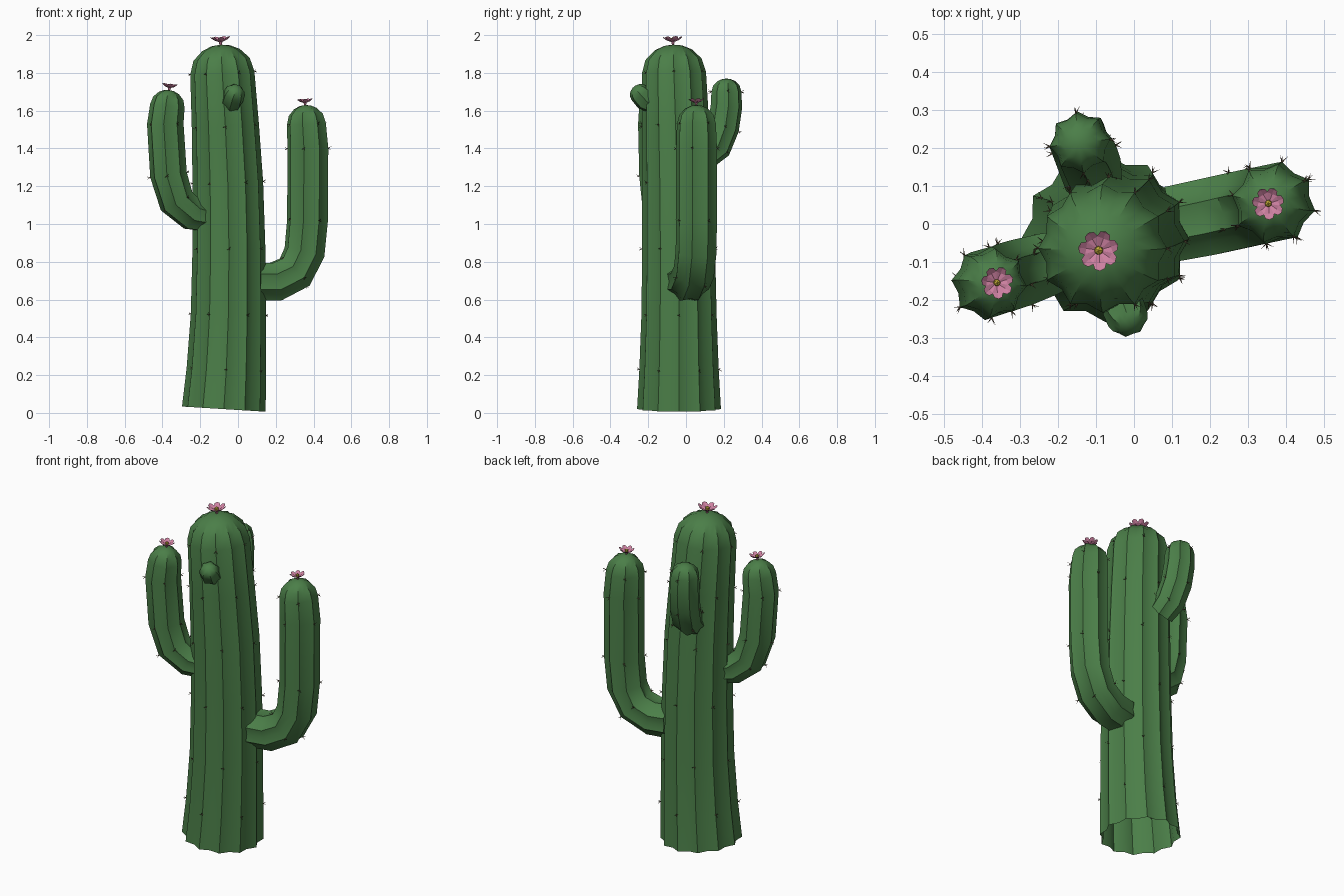
import bpy, bmesh, random
from math import pi, sin, cos
from mathutils import Vector

if "Cube" in bpy.data.objects:
    bpy.data.objects.remove(bpy.data.objects["Cube"])

random.seed(4)


def material(name, rgb):
    m = bpy.data.materials.new(name)
    m.diffuse_color = (*rgb, 1)
    m.use_nodes = True
    m.node_tree.nodes["Principled BSDF"].inputs["Base Color"].default_value = m.diffuse_color
    return m


GREEN = material("cactus_green", (0.07, 0.21, 0.065))
PINK = material("petal_pink", (0.62, 0.22, 0.36))
YELLOW = material("flower_yellow", (0.6, 0.45, 0.04))
BROWN = material("spine_brown", (0.10, 0.07, 0.04))


def finish(name, bm, mats, smooth=None):
    me = bpy.data.meshes.new(name)
    bm.to_mesh(me)
    bm.free()
    ob = bpy.data.objects.new(name, me)
    bpy.context.collection.objects.link(ob)
    for m in mats:
        me.materials.append(m)
    if smooth:
        bpy.ops.object.select_all(action='DESELECT')
        ob.select_set(True)
        bpy.context.view_layer.objects.active = ob
        bpy.ops.object.shade_smooth_by_angle(angle=smooth)
    return ob


spines = bmesh.new()


def add_spines(p, out, along):
    # cluster of three thin pyramids fanned around the outward direction
    side = out.cross(along)
    for k in range(3):
        a = 2 * pi * k / 3 + random.uniform(-.5, .5)
        d = (out + .75 * (cos(a) * side + sin(a) * along)).normalized()
        s = d.orthogonal().normalized()
        t = d.cross(s)
        base = [spines.verts.new(p - d * .006 + .003 * (cos(b) * s + sin(b) * t))
                for b in (0, 2 * pi / 3, 4 * pi / 3)]
        tip = spines.verts.new(p + d * .021)
        for i in range(3):
            spines.faces.new((base[i], base[(i + 1) % 3], tip))


def ribbed_stem(name, pts, radii, dome, ribs, valley, side, phase, spine_rings):
    """Sweep a star section along pts and close the end with a dome."""
    pts = [Vector(p) for p in pts]
    n = len(pts)
    tans = [(pts[min(i + 1, n - 1)] - pts[max(i - 1, 0)]).normalized() for i in range(n)]
    end = tans[-1]
    rings = list(zip(pts, radii, tans))
    for a in (.5, .95, 1.28):
        rings.append((pts[-1] + end * dome * sin(a), radii[-1] * cos(a), end))
    bm = bmesh.new()
    loops = []
    for i, (c, r, t) in enumerate(rings):
        u = t.cross(Vector(side)).normalized()
        s = u.cross(t)
        loop = []
        for k in range(2 * ribs):
            a = phase + pi * k / ribs
            d = cos(a) * s + sin(a) * u
            p = c + d * r * (valley if k % 2 else 1)
            loop.append(bm.verts.new(p))
            if k % 2 == 0 and i in spine_rings and (k // 2 + i) % 2 == 0:
                add_spines(p, d, t)
        loops.append(loop)
    for a, b in zip(loops, loops[1:]):
        for k in range(2 * ribs):
            j = (k + 1) % (2 * ribs)
            bm.faces.new((a[k], a[j], b[j], b[k]))
    tip = pts[-1] + end * dome
    top = bm.verts.new(tip)
    for k in range(2 * ribs):
        bm.faces.new((loops[-1][k], loops[-1][(k + 1) % (2 * ribs)], top))
    bmesh.ops.recalc_face_normals(bm, faces=bm.faces)
    finish(name, bm, [GREEN], .72)
    return tip, end


def flower(name, tip, axis, r, petals=7):
    bm = bmesh.new()
    quat = Vector((0, 0, 1)).rotation_difference(axis)

    def place(x, y, z):
        return bm.verts.new(tip + quat @ (Vector((x, y, z)) * r))
    # petals: (distance, half width, height) outline
    prof = [(.12, .07, .32), (.62, .33, .50), (.90, .25, .72)]
    for k in range(petals):
        a = 2 * pi * k / petals + .3
        ca, sa = cos(a), sin(a)
        rows = [[place(d * ca - w * s * sa, d * sa + w * s * ca, h - (0 if s else .07))
                 for s in (-1, 0, 1)] for d, w, h in prof]
        for p, q in zip(rows, rows[1:]):
            for i in (0, 1):
                bm.faces.new((p[i], q[i], q[i + 1], p[i + 1]))
        t = place(ca, sa, .78)
        for i in (0, 1):
            bm.faces.new((rows[-1][i], t, rows[-1][i + 1]))
    # short stalk
    low = [place(.1 * cos(k * pi / 3), .1 * sin(k * pi / 3), -.1) for k in range(6)]
    high = [place(.2 * cos(k * pi / 3), .2 * sin(k * pi / 3), .38) for k in range(6)]
    for k in range(6):
        j = (k + 1) % 6
        bm.faces.new((low[k], low[j], high[j], high[k]))
    bm.faces.new(high)
    # yellow centre
    n = len(bm.faces)
    ball = bmesh.ops.create_icosphere(bm, subdivisions=1, radius=r * .24)
    for v in ball["verts"]:
        v.co = tip + quat @ (v.co + Vector((0, 0, r * .5)))
    bm.faces.ensure_lookup_table()
    for f in bm.faces[n:]:
        f.material_index = 1
    finish(name, bm, [PINK, YELLOW])


# trunk, open at the bottom
trunk = ribbed_stem(
    "trunk",
    [(-.075, -.037, .02), (-.062, -.037, .23), (-.051, -.037, .52), (-.048, -.039, .87),
     (-.054, -.045, 1.22), (-.067, -.055, 1.52), (-.083, -.064, 1.80)],
    [.222, .21, .199, .193, .187, .178, .17], .15, 12, .9, (1, 0, 0), 0, range(1, 7))

# arms
right = ribbed_stem(
    "right_arm",
    [(.10, 0, .695), (.20, .02, .695), (.30, .042, .745), (.352, .053, .85),
     (.368, .056, 1.02), (.37, .056, 1.40), (.362, .055, 1.53)],
    [.108, .11, .11, .11, .11, .11, .105], .10, 8, .85, (-.2, .98, 0), pi / 8, (2, 4, 5, 6))
left = ribbed_stem(
    "left_arm",
    [(-.15, -.08, 1.03), (-.24, -.11, 1.05), (-.325, -.137, 1.12), (-.368, -.15, 1.26),
     (-.385, -.157, 1.53), (-.374, -.156, 1.625)],
    [.075, .09, .097, .098, .097, .092], .085, 8, .85, (.3, -.95, 0), pi / 8, (2, 3, 4))
ribbed_stem(
    "back_arm",
    [(-.105, .10, 1.36), (-.118, .158, 1.41), (-.132, .197, 1.51), (-.14, .214, 1.62),
     (-.143, .214, 1.70)],
    [.075, .084, .085, .084, .08], .07, 8, .85, (-.99, -.12, 0), 0, (1, 2, 4))
ribbed_stem(
    "front_bud",
    [(-.035, -.18, 1.635), (-.03, -.215, 1.655), (-.018, -.245, 1.69)],
    [.05, .058, .056], .048, 7, .87, (1, 0, 0), 0, ())

# spines and flowers
finish("spines", spines, [BROWN])
flower("trunk_flower", *trunk, .054)
flower("right_arm_flower", *right, .043)
flower("left_arm_flower", *left, .043)
